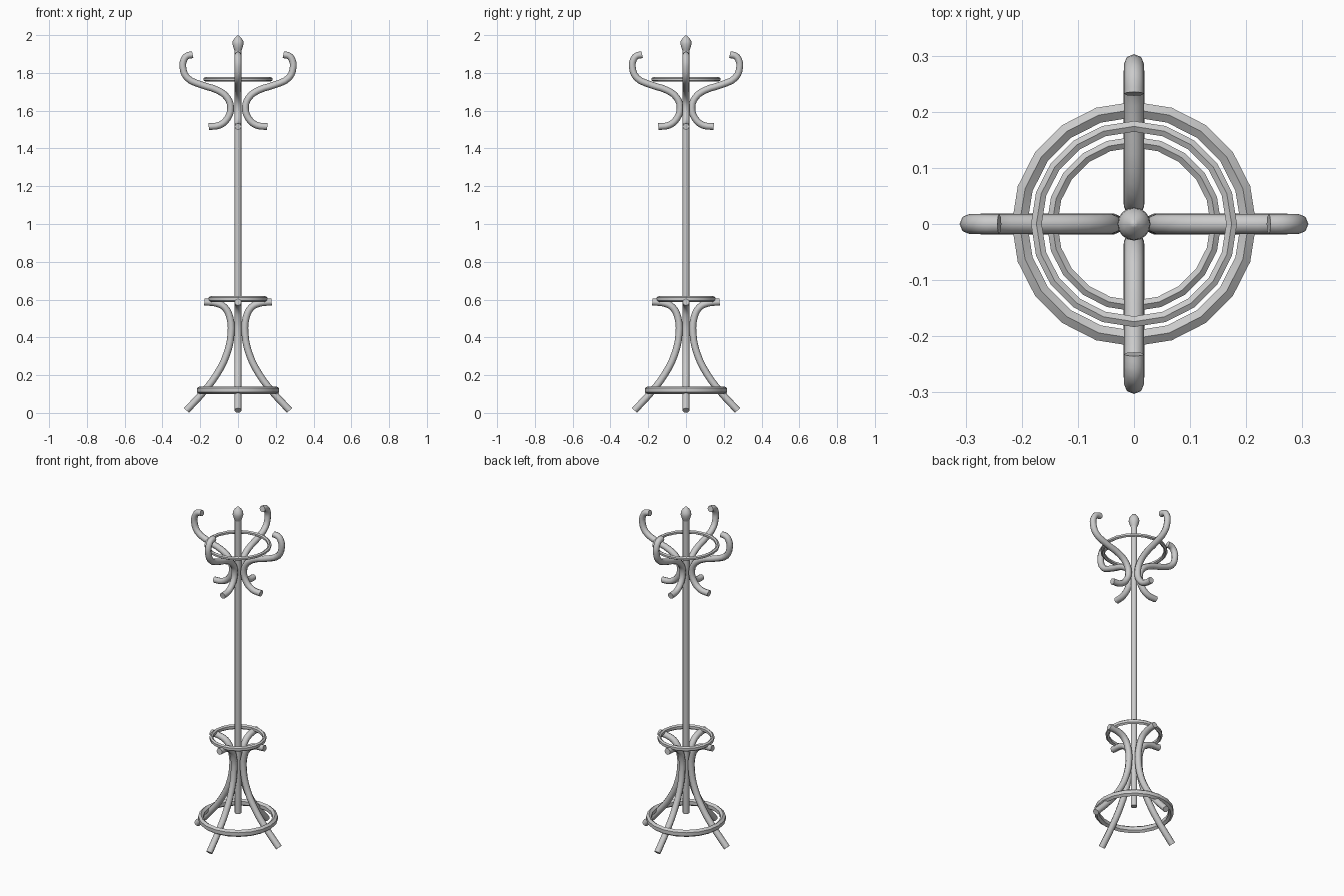
import bpy, bmesh
from math import pi, sin, cos

if "Cube" in bpy.data.objects:
    bpy.data.objects.remove(bpy.data.objects["Cube"])


def smooth(ob, angle):
    bpy.ops.object.select_all(action='DESELECT')
    bpy.context.view_layer.objects.active = ob
    ob.select_set(True)
    bpy.ops.object.shade_smooth_by_angle(angle=angle)


def bent_rod(name, path, turn, shift, radius):
    """Bent tube along a radial (r, z) path, turned about the pole."""
    cu = bpy.data.curves.new(name, 'CURVE')
    cu.dimensions = '3D'
    cu.bevel_depth = radius
    cu.bevel_resolution = 2
    cu.resolution_u = 3
    cu.use_fill_caps = True
    sp = cu.splines.new('BEZIER')
    sp.bezier_points.add(len(path) - 1)
    for p, (r, z) in zip(sp.bezier_points, path):
        p.co = ((r + shift) * cos(turn), (r + shift) * sin(turn), z)
        p.handle_left_type = p.handle_right_type = 'AUTO'
    ob = bpy.data.objects.new(name, cu)
    bpy.context.collection.objects.link(ob)
    bpy.ops.object.select_all(action='DESELECT')
    bpy.context.view_layer.objects.active = ob
    ob.select_set(True)
    bpy.ops.object.convert(target='MESH')
    smooth(bpy.context.object, 0.9)


def lathe(name, profile, steps, angle, closed=False):
    """Revolve an (r, z) profile about the z axis."""
    bm = bmesh.new()
    vs = [bm.verts.new((r, 0, z)) for r, z in profile]
    pairs = list(zip(vs, vs[1:])) + ([(vs[-1], vs[0])] if closed else [])
    es = [bm.edges.new(p) for p in pairs]
    bmesh.ops.spin(bm, geom=vs + es, cent=(0, 0, 0), axis=(0, 0, 1),
                   angle=2 * pi, steps=steps, use_duplicate=False)
    bmesh.ops.remove_doubles(bm, verts=bm.verts, dist=1e-5)
    bmesh.ops.recalc_face_normals(bm, faces=bm.faces)
    me = bpy.data.meshes.new(name)
    bm.to_mesh(me)
    bm.free()
    ob = bpy.data.objects.new(name, me)
    bpy.context.collection.objects.link(ob)
    smooth(ob, angle)


def ring(name, radius, z, half_w, half_h):
    section = [(radius + half_w * sin(i * pi / 3), z + half_h * cos(i * pi / 3))
               for i in range(6)]
    lathe(name, section, 20, 0.4, closed=True)


# Pole and finial
lathe("pole", [(0, 0.15), (0.018, 0.15), (0.018, 1.925), (0, 1.925)], 12, 0.7)
lathe("finial", [(0, 1.915), (0.018, 1.917), (0.024, 1.932), (0.0295, 1.953),
                 (0.028, 1.968), (0.019, 1.984), (0.007, 1.996), (0, 2.0)], 16, 0.8)

# Four double-curved hooks and four splayed legs
hook = [(0.232, 1.896), (0.262, 1.89), (0.28, 1.865), (0.284, 1.83),
        (0.262, 1.775), (0.19, 1.738), (0.1, 1.708), (0.05, 1.67),
        (0.031, 1.617), (0.047, 1.56), (0.09, 1.523), (0.147, 1.516)]
leg = [(0.178, 0.587), (0.115, 0.581), (0.07, 0.558), (0.043, 0.505),
       (0.037, 0.42), (0.06, 0.31), (0.115, 0.2), (0.175, 0.12), (0.273, 0.013)]
for i in range(4):
    shift = 0.008 if i % 2 == 0 else 0.0
    bent_rod(f"coat_hook_{i + 1}", hook, i * pi / 2, shift, 0.018)
    bent_rod(f"leg_{i + 1}", leg, i * pi / 2, 0, 0.0185)

# Hoops: hook brace, umbrella holder, leg brace
ring("upper_hoop", 0.174, 1.766, 0.011, 0.011)
ring("umbrella_hoop", 0.146, 0.603, 0.011, 0.015)
ring("base_hoop", 0.204, 0.12, 0.016, 0.021)
